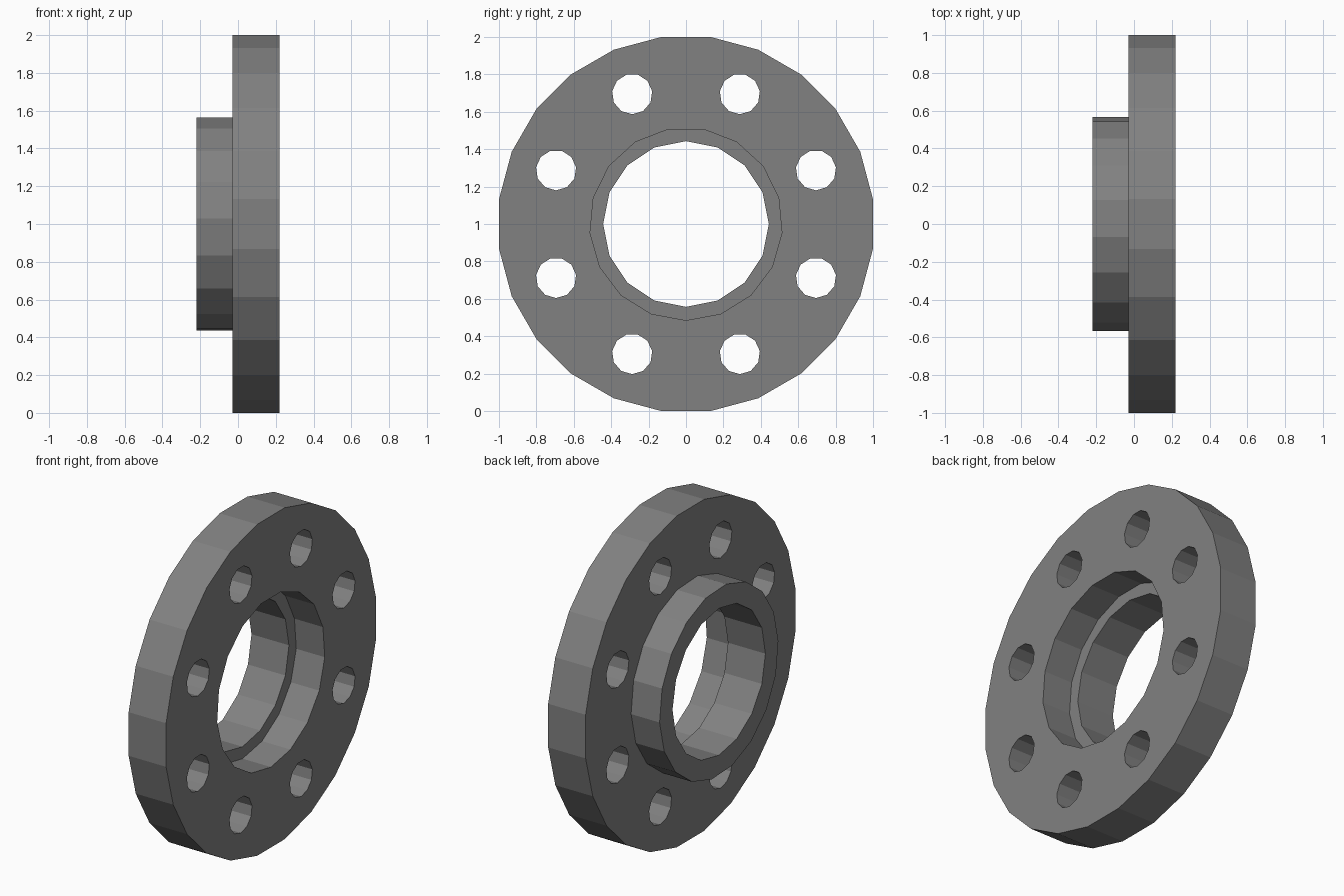
import bpy, bmesh
from math import cos, sin, radians, tau

cube = bpy.data.objects.get("Cube")
if cube:
    bpy.data.objects.remove(cube, do_unlink=True)

steel = bpy.data.materials.new("grey steel")
steel.use_nodes = True
colour = (0.22, 0.22, 0.22, 1)
steel.diffuse_color = colour
steel.node_tree.nodes["Principled BSDF"].inputs["Base Color"].default_value = colour


def prism(name, sides, radius, x0, x1, turn=0, y=0, z=1):
    """Flat-sided cylinder along x; turn is the angle of its first corner."""
    bm = bmesh.new()
    ring = []
    for i in range(sides):
        a = radians(turn) + tau * i / sides
        ring.append(bm.verts.new((x0, y + radius * cos(a), z + radius * sin(a))))
    base = bm.faces.new(ring)
    top = bmesh.ops.extrude_face_region(bm, geom=[base])["geom"]
    bmesh.ops.translate(bm, vec=(x1 - x0, 0, 0),
                        verts=[v for v in top if isinstance(v, bmesh.types.BMVert)])
    bmesh.ops.recalc_face_normals(bm, faces=bm.faces)
    mesh = bpy.data.meshes.new(name)
    bm.to_mesh(mesh)
    bm.free()
    mesh.materials.append(steel)
    obj = bpy.data.objects.new(name, mesh)
    bpy.context.collection.objects.link(obj)
    return obj


def combine(target, tool, operation):
    """Apply a boolean, then discard the tool."""
    tool.hide_render = True
    mod = target.modifiers.new(operation.lower(), "BOOLEAN")
    mod.operation = operation
    mod.solver = "EXACT"
    mod.object = tool
    bpy.context.view_layer.objects.active = target
    bpy.ops.object.modifier_apply(modifier=mod.name)
    bpy.data.objects.remove(tool, do_unlink=True)


# Flange plate with raised hub
flange = prism("pipe_flange", 24, 1.0086, -0.03, 0.22, 7.5)
combine(flange, prism("hub", 18, 0.567, -0.22, 0.1, -3), "UNION")

# Through bore and wider socket with a shoulder
combine(flange, prism("bore_cutter", 16, 0.443, -0.4, 0.4), "DIFFERENCE")
combine(flange, prism("socket_cutter", 17, 0.515, 0.03, 0.4, -90), "DIFFERENCE")

# Eight bolt holes
for i in range(8):
    a = radians(22.5 + 45 * i)
    combine(flange, prism("bolt_cutter", 11, 0.108, -0.4, 0.4, -90,
                          0.752 * cos(a), 1 + 0.752 * sin(a)), "DIFFERENCE")
